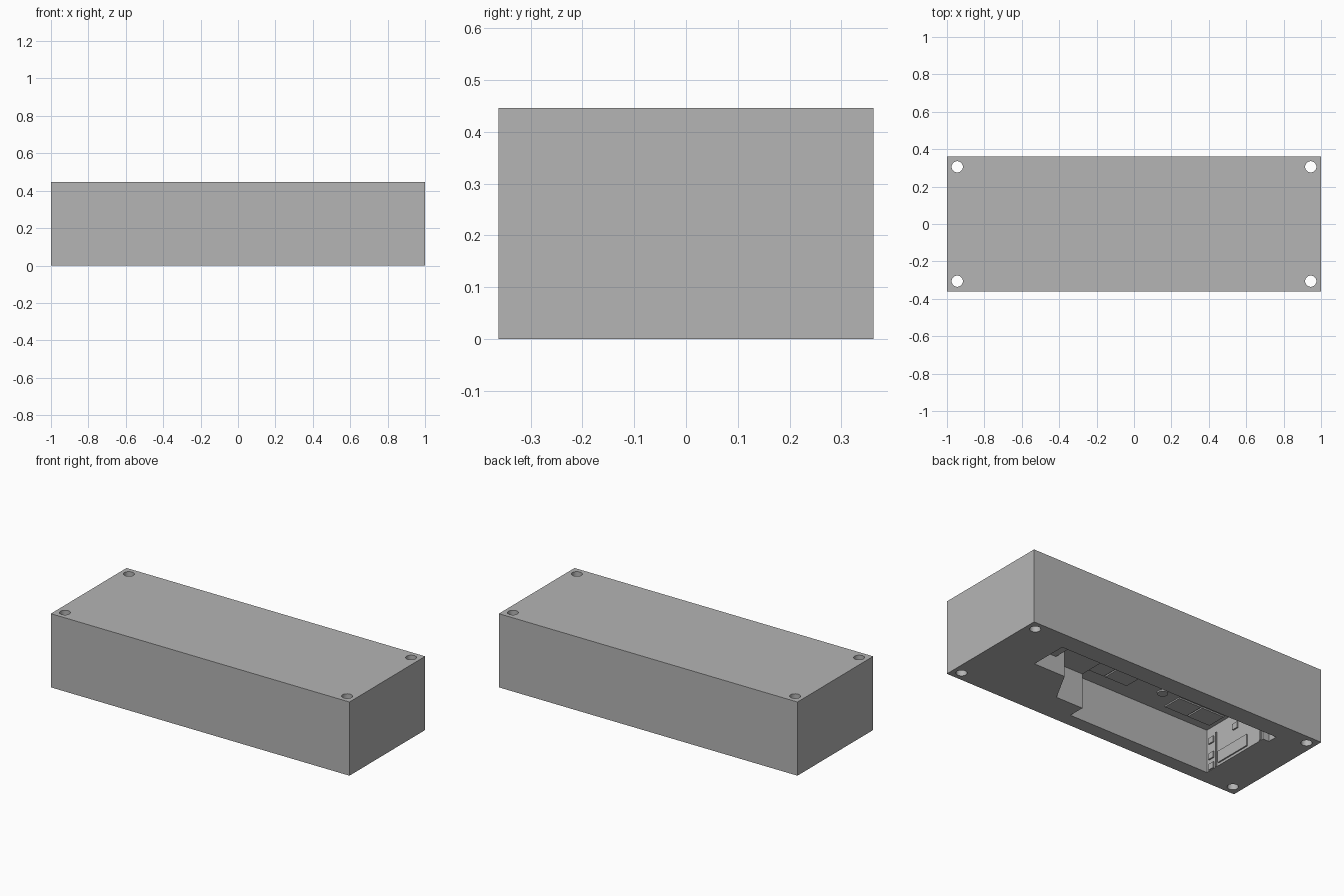
import bpy, bmesh
from mathutils import Matrix

cube = bpy.data.objects.get("Cube")
if cube:
    bpy.data.objects.remove(cube, do_unlink=True)

grey = bpy.data.materials.new("plain grey")
grey.use_nodes = True
grey.diffuse_color = (0.46, 0.46, 0.46, 1)
grey.node_tree.nodes["Principled BSDF"].inputs["Base Color"].default_value = grey.diffuse_color


def make_object(name, bm):
    bmesh.ops.recalc_face_normals(bm, faces=bm.faces)
    mesh = bpy.data.meshes.new(name)
    bm.to_mesh(mesh)
    bm.free()
    mesh.materials.append(grey)
    obj = bpy.data.objects.new(name, mesh)
    bpy.context.collection.objects.link(obj)
    return obj


def box(name, x, y, z):
    bm = bmesh.new()
    size = [r[1] - r[0] for r in (x, y, z)]
    centre = [(r[0] + r[1]) / 2 for r in (x, y, z)]
    bmesh.ops.create_cube(bm, size=1, matrix=Matrix.Translation(centre) @ Matrix.Diagonal((*size, 1)))
    return make_object(name, bm)


def cylinder(name, centre, radius, depth):
    bm = bmesh.new()
    bmesh.ops.create_cone(bm, cap_ends=True, segments=32, radius1=radius, radius2=radius,
                          depth=depth, matrix=Matrix.Translation(centre))
    return make_object(name, bm)


def prism(name, outline, top):
    bm = bmesh.new()
    face = bm.faces.new([bm.verts.new((x, y, -0.05)) for x, y in outline])
    ext = bmesh.ops.extrude_face_region(bm, geom=[face])
    verts = [g for g in ext["geom"] if isinstance(g, bmesh.types.BMVert)]
    bmesh.ops.translate(bm, verts=verts, vec=(0, 0, top + 0.05))
    return make_object(name, bm)


def cut(target, cutter):
    mod = target.modifiers.new("cut", "BOOLEAN")
    mod.operation = "DIFFERENCE"
    mod.solver = "EXACT"
    mod.object = cutter
    bpy.context.view_layer.objects.active = target
    bpy.ops.object.modifier_apply(modifier=mod.name)
    bpy.data.objects.remove(cutter, do_unlink=True)


# Outer block
block = box("mould_block", (-1, 1), (-0.362, 0.362), (0, 0.446))

# Stepped cavity, open at the bottom, deeper toward the rear end
REAR, NEAR, FAR = -0.74, 0.25, -0.277
rear_part = [(REAR, NEAR), (REAR, FAR), (0.21, FAR)]
step = [(0.21, -0.178), (0.39, -0.178), (0.5, 0.02)]
cut(block, prism("deep_cutter", rear_part + [(0.21, NEAR)], 0.26))
cut(block, prism("middle_cutter", [(0.2, NEAR), (0.2, -0.178)] + step[1:]
                 + [(0.56, 0.02), (0.56, NEAR)], 0.21))
cut(block, prism("front_cutter", [(0.55, NEAR), (0.55, 0.02), (0.71, 0.02), (0.71, NEAR)], 0.1))
cut(block, box("end_notch_cutter", (-0.78, -0.73), (0.19, NEAR), (-0.05, 0.2)))

# Corner bolt holes
for sx in (-1, 1):
    for sy in (-1, 1):
        cut(block, cylinder("bolt_hole_cutter", (0.945 * sx, 0.306 * sy, 0.22), 0.03, 0.6))

# Raised details on the cavity end wall
T = 0.008
for i, (y, z) in enumerate([(-0.236, 0.18), (-0.236, 0.085), (-0.236, 0.02), (-0.037, 0.18)]):
    box(f"end_button_{i + 1}", (REAR, REAR + T), (y - 0.02, y + 0.02), (z - 0.018, z + 0.018))
box("end_panel", (REAR, REAR + T), (-0.178, 0.06), (0.015, 0.085))
box("end_rib", (REAR, REAR + T), (-0.2, -0.192), (0, 0.21))
box("end_side_rib", (REAR, REAR + T), (0.165, 0.178), (0, 0.21))

# Raised details on the cavity ceiling
for i, (x0, x1, y0, y1) in enumerate([(0.06, 0.19, -0.18, -0.07), (-0.1, 0.05, -0.18, -0.07),
                                      (-0.55, -0.4, -0.22, -0.1), (-0.71, -0.56, -0.22, -0.1)]):
    box(f"ceiling_panel_{i + 1}", (x0, x1), (y0, y1), (0.26 - T, 0.26))
cylinder("ceiling_round_boss", (-0.3, -0.12, 0.26 - T / 2), 0.03, T)

# Smooth the hole walls, keep every edge sharp
bpy.ops.object.select_all(action="DESELECT")
block.select_set(True)
bpy.context.view_layer.objects.active = block
bpy.ops.object.shade_smooth_by_angle(angle=0.5)
